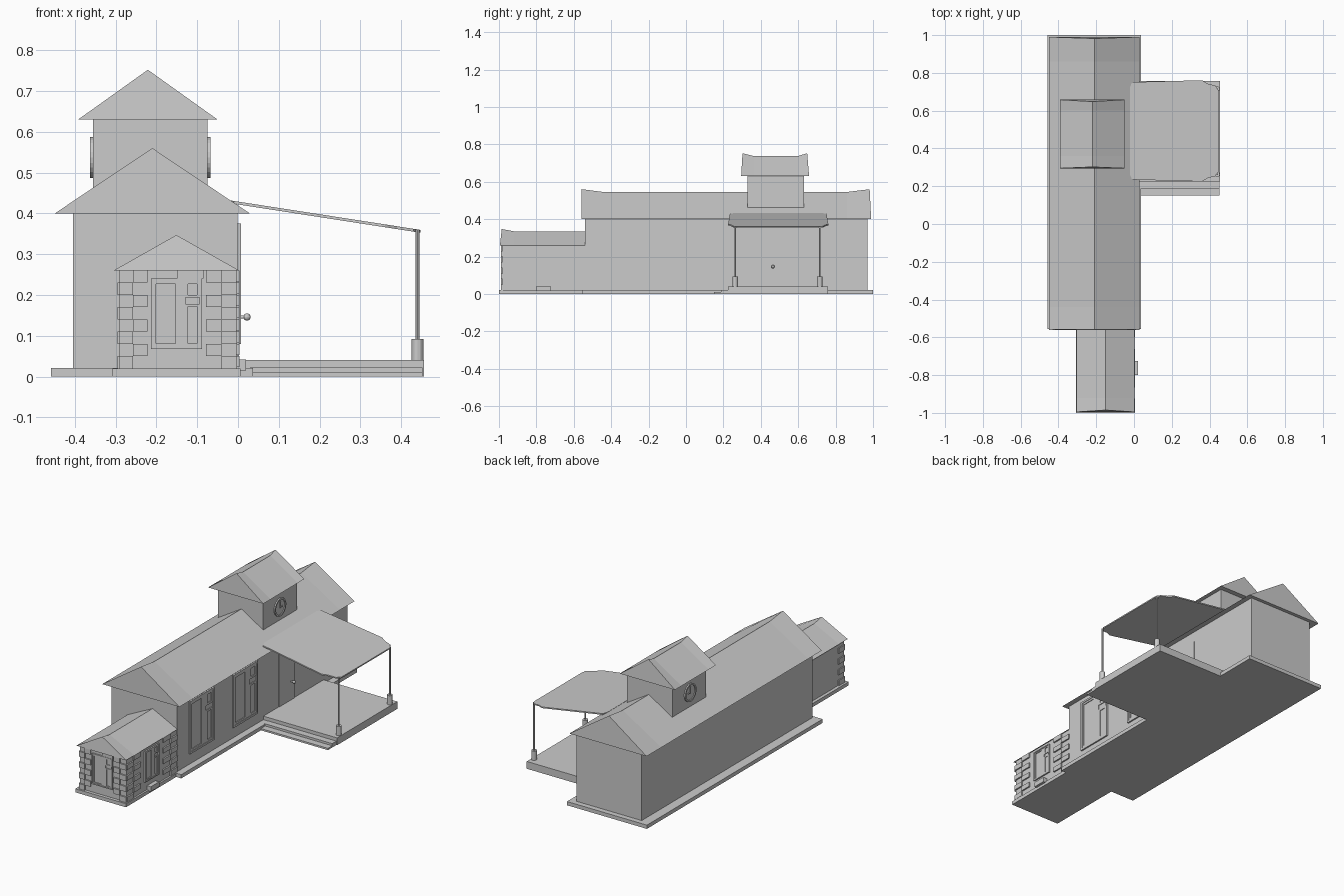
import bpy, bmesh, math
from mathutils import Vector

if "Cube" in bpy.data.objects:
    bpy.data.objects.remove(bpy.data.objects["Cube"])

grey = bpy.data.materials.new("plain grey")
grey.diffuse_color = (0.6, 0.6, 0.6, 1)
grey.use_nodes = True
grey.node_tree.nodes["Principled BSDF"].inputs["Base Color"].default_value = grey.diffuse_color


def finish(name, bm):
    bmesh.ops.recalc_face_normals(bm, faces=bm.faces)
    me = bpy.data.meshes.new(name)
    bm.to_mesh(me)
    bm.free()
    me.materials.append(grey)
    ob = bpy.data.objects.new(name, me)
    bpy.context.collection.objects.link(ob)
    return ob


def add_box(bm, x0, x1, y0, y1, z0, z1):
    vs = bmesh.ops.create_cube(bm, size=1)["verts"]
    for v in vs:
        v.co = Vector(((x0 + x1) / 2 + v.co.x * (x1 - x0),
                       (y0 + y1) / 2 + v.co.y * (y1 - y0),
                       (z0 + z1) / 2 + v.co.z * (z1 - z0)))


def boxes(name, items):
    bm = bmesh.new()
    for b in items:
        add_box(bm, *b)
    return finish(name, bm)


def cylinder(name, p0, p1, r, n=12):
    d = Vector(p1) - Vector(p0)
    bm = bmesh.new()
    bmesh.ops.create_cone(bm, cap_ends=True, segments=n, radius1=r, radius2=r, depth=d.length)
    rot = d.to_track_quat('Z', 'Y')
    for v in bm.verts:
        v.co = rot @ v.co + (Vector(p0) + Vector(p1)) / 2
    return finish(name, bm)


def roof(name, x0, x1, eave, sections):
    """Closed gable; sections are (eave y, ridge y, ridge z)."""
    bm = bmesh.new()
    rows = [[bm.verts.new(c) for c in ((x0, ye, eave), ((x0 + x1) / 2, yr, zr), (x1, ye, eave))]
            for ye, yr, zr in sections]
    for a, b in zip(rows, rows[1:]):
        for i in range(3):
            j = (i + 1) % 3
            bm.faces.new((a[i], a[j], b[j], b[i]))
    bm.faces.new(rows[0])
    bm.faces.new(rows[-1])
    return finish(name, bm)


def on_face(side, wall, u0, u1, z0, z1, out):
    """Plate standing proud of the right or front wall."""
    if side == 'right':
        return (wall - 0.004, wall + out, u0, u1, z0, z1)
    if side == 'left':
        return (wall - out, wall + 0.004, u0, u1, z0, z1)
    return (u0, u1, wall - out, wall + 0.004, z0, z1)


def window(name, side, wall, u0, u1, z0, z1):
    w, h = u1 - u0, z1 - z0
    t = 0.05 * w
    m = u0 + 0.53 * w
    parts = [(u0, u1, z0, z1, 0.001)]

    def ring(a, b, c, d, out):
        parts.extend([(a, a + t, c, d, out), (b - t, b, c, d, out),
                      (a + t, b - t, c, c + t, out), (a + t, b - t, d - t, d, out)])
    ring(u0, u1, z0, z1, 0.008)                                      # frame
    ring(u0 + t, m, z0 + t, z1 - t, 0.005)                           # tall leaf
    parts.append((m, m + 0.14 * w, z0 + t, z1 - t, 0.005))           # mullion
    ring(m + 0.14 * w, u1 - t, z0 + t, z0 + 0.64 * h, 0.005)         # lower pane
    ring(m + 0.14 * w, u1 - t, z0 + 0.73 * h, z1 - t, 0.005)         # upper pane
    boxes(name, [on_face(side, wall, *p) for p in parts])


# Foundations
boxes("hall_foundation", [(-0.458, 0.037, -0.555, 1.0, 0, 0.021)])
boxes("annex_foundation", [(-0.308, 0.006, -1.0, -0.55, 0, 0.02)])

# Walls
boxes("hall_walls", [(-0.405, -0.001, -0.54, 0.97, 0.02, 0.402)])
boxes("annex_walls", [(-0.29, -0.004, -0.982, -0.54, 0.02, 0.262)])
boxes("tower_walls", [(-0.356, -0.075, 0.33, 0.63, 0.43, 0.632)])

# Roofs with ridge tips rising at the ends
roof("hall_roof", -0.449, 0.029, 0.40,
     [(-0.56, -0.558, 0.56), (-0.44, -0.44, 0.545), (0.86, 0.86, 0.545), (0.99, 0.982, 0.56)])
roof("tower_roof", -0.392, -0.05, 0.63,
     [(0.295, 0.302, 0.752), (0.36, 0.36, 0.738), (0.6, 0.6, 0.738), (0.658, 0.648, 0.752)])
roof("annex_roof", -0.305, 0.003, 0.26,
     [(-0.995, -0.985, 0.347), (-0.92, -0.92, 0.335), (-0.54, -0.54, 0.335)])

# Windows
window("hall_window_front", 'right', -0.001, -0.433, -0.217, 0.08, 0.375)
window("hall_window_rear", 'right', -0.001, -0.048, 0.168, 0.08, 0.375)
window("annex_side_window", 'right', -0.004, -0.825, -0.7, 0.07, 0.243)
window("annex_front_window", 'front', -0.982, -0.213, -0.088, 0.068, 0.24)

# Staggered corner stones on the annex
stones = []
for i in range(8):
    z0 = 0.02 + i * 0.03
    z1 = z0 + 0.03
    k = i % 2
    for a, step in ((-0.292, 0.035), (-0.002, -0.038)):
        u = sorted((a + step * k, a + step * (k + 1)))
        stones.append(on_face('front', -0.982, *u, z0, z1, 0.008))
    for a, step in ((-0.985, 0.06), (-0.535, -0.064)):
        u = sorted((a + step * k, a + step * (k + 1)))
        stones.append(on_face('right', -0.004, *u, z0 + 0.003, z1, 0.008))
    if k == 0:
        stones.append(on_face('left', -0.29, -0.985, -0.93, z0, z1, 0.006))
stones.append(on_face('front', -0.982, -0.15, -0.085, 0.24, 0.26, 0.006))
stones.append(on_face('right', -0.004, -0.8, -0.725, 0.015, 0.042, 0.024))
boxes("annex_stones", stones)

# Round tower clocks, one on each side
for side, x, s in (("right", -0.075, 1), ("left", -0.356, -1)):
    bm = bmesh.new()
    n = 24
    loops = []
    for r, o in ((0.05, -0.002), (0.05, 0.007), (0.041, 0.007), (0.041, 0.002)):
        loops.append([bm.verts.new((x + s * o, 0.475 + r * math.cos(2 * math.pi * i / n),
                                    0.537 + r * math.sin(2 * math.pi * i / n))) for i in range(n)])
    for a, b in zip(loops, loops[1:]):
        for i in range(n):
            j = (i + 1) % n
            bm.faces.new((a[i], a[j], b[j], b[i]))
    bm.faces.new(loops[0])
    bm.faces.new(loops[-1])
    finish("clock_" + side, bm)
    hx = sorted((x + s * 0.001, x + s * 0.007))
    boxes("clock_hands_" + side, [(*hx, 0.472, 0.478, 0.535, 0.57), (*hx, 0.472, 0.495, 0.534, 0.54)])

# Porch deck and steps
boxes("porch_deck", [(0.0, 0.456, 0.225, 0.758, 0, 0.041)])
boxes("porch_steps", [(0.03, 0.452, 0.188, 0.24, 0, 0.022), (0.03, 0.452, 0.15, 0.24, 0, 0.01)])

# Door and knob
boxes("door", [on_face('right', -0.001, 0.36, 0.5, 0.04, 0.34, 0.004)])
cylinder("knob_stem", (0, 0.465, 0.146), (0.02, 0.465, 0.146), 0.004)
bm = bmesh.new()
bmesh.ops.create_uvsphere(bm, u_segments=12, v_segments=8, radius=0.009)
bmesh.ops.translate(bm, verts=bm.verts, vec=(0.022, 0.465, 0.146))
finish("door_knob", bm)

# Sloping canopy sheet with cut corners
half = [(-0.022, 0.23), (-0.01, 0.258), (0.36, 0.268), (0.39, 0.25), (0.43, 0.24), (0.447, 0.215)]
outline = [(x, 0.493 - w) for x, w in half] + [(x, 0.493 + w) for x, w in reversed(half)]
bm = bmesh.new()
face = bm.faces.new([bm.verts.new((x, y, 0.432 - 0.155 * (x + 0.02))) for x, y in outline])
ext = bmesh.ops.extrude_face_region(bm, geom=[face])
for v in ext["geom"]:
    if isinstance(v, bmesh.types.BMVert):
        v.co.z -= 0.007
finish("canopy", bm)

# Posts and their feet
for name, y in (("front", 0.263), ("rear", 0.715)):
    cylinder("post_" + name, (0.44, y, 0.04), (0.44, y, 0.36), 0.005, 8)
    cylinder("post_foot_" + name, (0.44, y, 0.041), (0.44, y, 0.092), 0.0145, 12)
